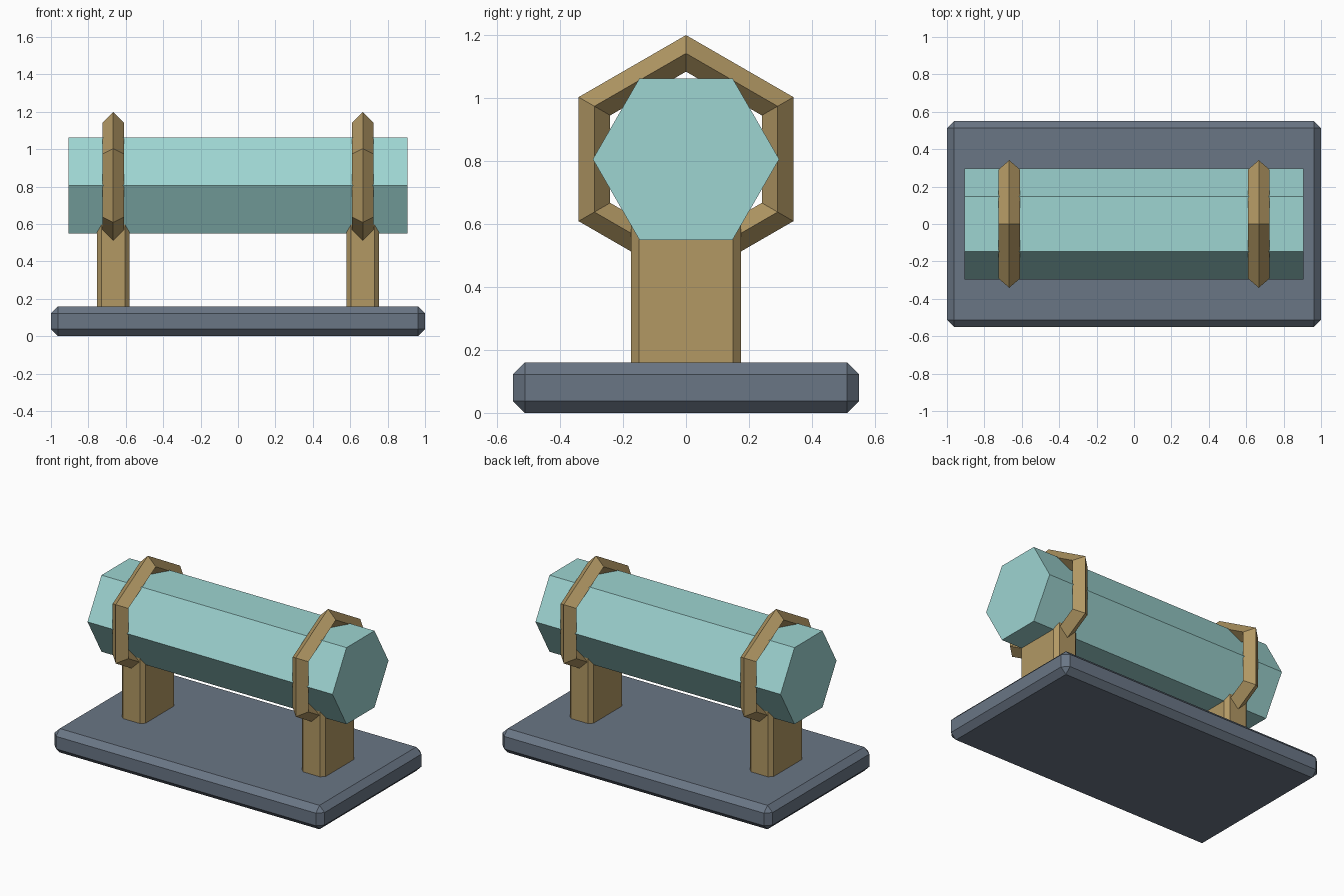
import bpy
from math import pi

cube = bpy.data.objects.get("Cube")
if cube:
    bpy.data.objects.remove(cube, do_unlink=True)

AXIS_Z = 0.806        # height of the crystal's axis
MOUNT_X = 0.667       # distance of each mount from the middle


def make_material(name, rgb):
    mat = bpy.data.materials.new(name)
    mat.use_nodes = True
    mat.diffuse_color = (*rgb, 1)
    mat.node_tree.nodes["Principled BSDF"].inputs["Base Color"].default_value = (*rgb, 1)
    return mat


slate = make_material("slate", (0.144, 0.181, 0.235))
brass = make_material("brass", (0.445, 0.314, 0.127))
teal = make_material("pale_teal", (0.34, 0.66, 0.64))


def finish(name, mat):
    obj = bpy.context.object
    obj.name = obj.data.name = name
    obj.data.materials.clear()
    obj.data.materials.append(mat)
    return obj


def chamfered_box(name, mat, x, size, z_low, z_high, chamfer):
    """Box with flat one-segment chamfers, standing between two heights."""
    bpy.ops.mesh.primitive_cube_add(size=1, location=(x, 0, (z_low + z_high) / 2))
    obj = finish(name, mat)
    obj.scale = (*size, z_high - z_low)
    bpy.ops.object.transform_apply(location=False, rotation=False, scale=True)
    bevel = obj.modifiers.new("chamfer", "BEVEL")
    bevel.width = chamfer
    bevel.segments = 1
    return obj


# Base slab
chamfered_box("base", slate, 0, (2.0, 1.1), 0, 0.16, 0.038)

# Six-sided crystal lying along x
bpy.ops.mesh.primitive_cylinder_add(vertices=6, radius=0.296, depth=1.815,
                                    location=(0, 0, AXIS_Z), rotation=(0, pi / 2, 0))
finish("crystal", teal)

# Post and hexagonal ring on each side
for side, sign in (("right", -1), ("left", 1)):
    x = sign * MOUNT_X
    chamfered_box(side + "_post", brass, x, (0.176, 0.35), 0.1, 0.64, 0.025)
    bpy.ops.mesh.primitive_torus_add(major_segments=6, minor_segments=4,
                                     major_radius=0.336, minor_radius=0.058,
                                     location=(x, 0, AXIS_Z), rotation=(0, pi / 2, 0))
    finish(side + "_ring", brass)
